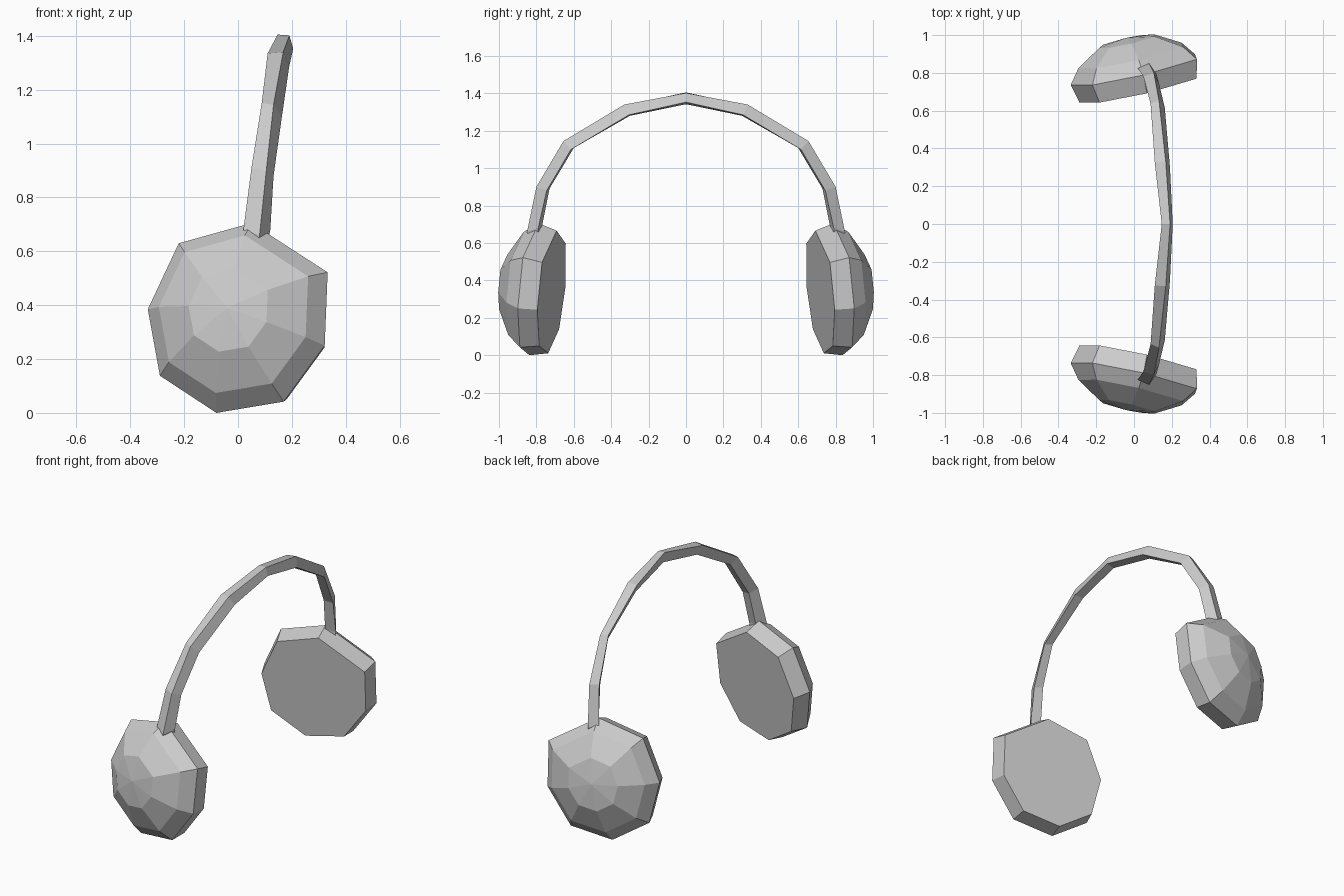
import bpy, bmesh
from mathutils import Vector

if "Cube" in bpy.data.objects:
    bpy.data.objects.remove(bpy.data.objects["Cube"])


def finish(name, bm):
    """Turn a half-model bmesh into a flat-shaded object mirrored across y = 0."""
    bmesh.ops.recalc_face_normals(bm, faces=bm.faces)
    mesh = bpy.data.meshes.new(name)
    bm.to_mesh(mesh)
    bm.free()
    obj = bpy.data.objects.new(name, mesh)
    bpy.context.collection.objects.link(obj)
    mod = obj.modifiers.new("mirror", 'MIRROR')
    mod.use_axis = (False, True, False)
    mod.merge_threshold = 0.001
    return obj


def bridge(bm, a, b):
    n = len(a)
    for i in range(n):
        j = (i + 1) % n
        bm.faces.new((a[i], a[j], b[j], b[i]))


# Ear cups: one tilted octagonal rim, scaled into flat plate, rim and dome rings
rim = [(-.335, .385), (-.22, .63), (.05, .705), (.333, .522),
       (.322, .25), (.17, .042), (-.08, 0), (-.29, .138)]
mid = Vector((0, .365))
# scale, ring centre x, ring centre z, plane depth
rings = [(.93, .022, .350, -.710), (1, 0, .365, -.815),
         (.83, -.016, .377, -.895), (.44, -.036, .388, -.978)]


def tilt(x, z, depth):
    return (x, depth - .225 * x + .11 * (z - .36), z)


bm = bmesh.new()
loops = []
for s, cx, cz, depth in rings:
    pts = [Vector(p) - mid for p in rim]
    loops.append([bm.verts.new(tilt(cx + s * p.x, cz + s * p.y, depth)) for p in pts])
for a, b in zip(loops, loops[1:]):
    bridge(bm, a, b)
bm.faces.new(loops[0])
tip = bm.verts.new(tilt(-.04, .39, -.998))
for i in range(8):
    bm.faces.new((loops[-1][i], loops[-1][(i + 1) % 8], tip))
finish("ear_cups", bm)

# Headband: four-sided section twisting slightly from the cup up to the crown
sections = [
    [(.03, -.82, .58), (.07, -.83, .57), (.10, -.79, .58), (.05, -.77, .59)],
    [(.02, -.825, .68), (.08, -.85, .66), (.12, -.79, .68), (.06, -.77, .69)],
    [(.05, -.78, .91), (.105, -.80, .90), (.132, -.745, .88), (.078, -.73, .89)],
    [(.088, -.635, 1.15), (.132, -.655, 1.145), (.163, -.615, 1.10), (.115, -.60, 1.108)],
    [(.11, -.325, 1.335), (.168, -.33, 1.34), (.19, -.305, 1.285), (.135, -.30, 1.28)],
    [(.147, 0, 1.405), (.191, 0, 1.402), (.205, 0, 1.353), (.155, 0, 1.342)],
]
bm = bmesh.new()
loops = [[bm.verts.new(p) for p in sec] for sec in sections]
for a, b in zip(loops, loops[1:]):
    bridge(bm, a, b)
bm.faces.new(loops[0])
finish("headband", bm)
